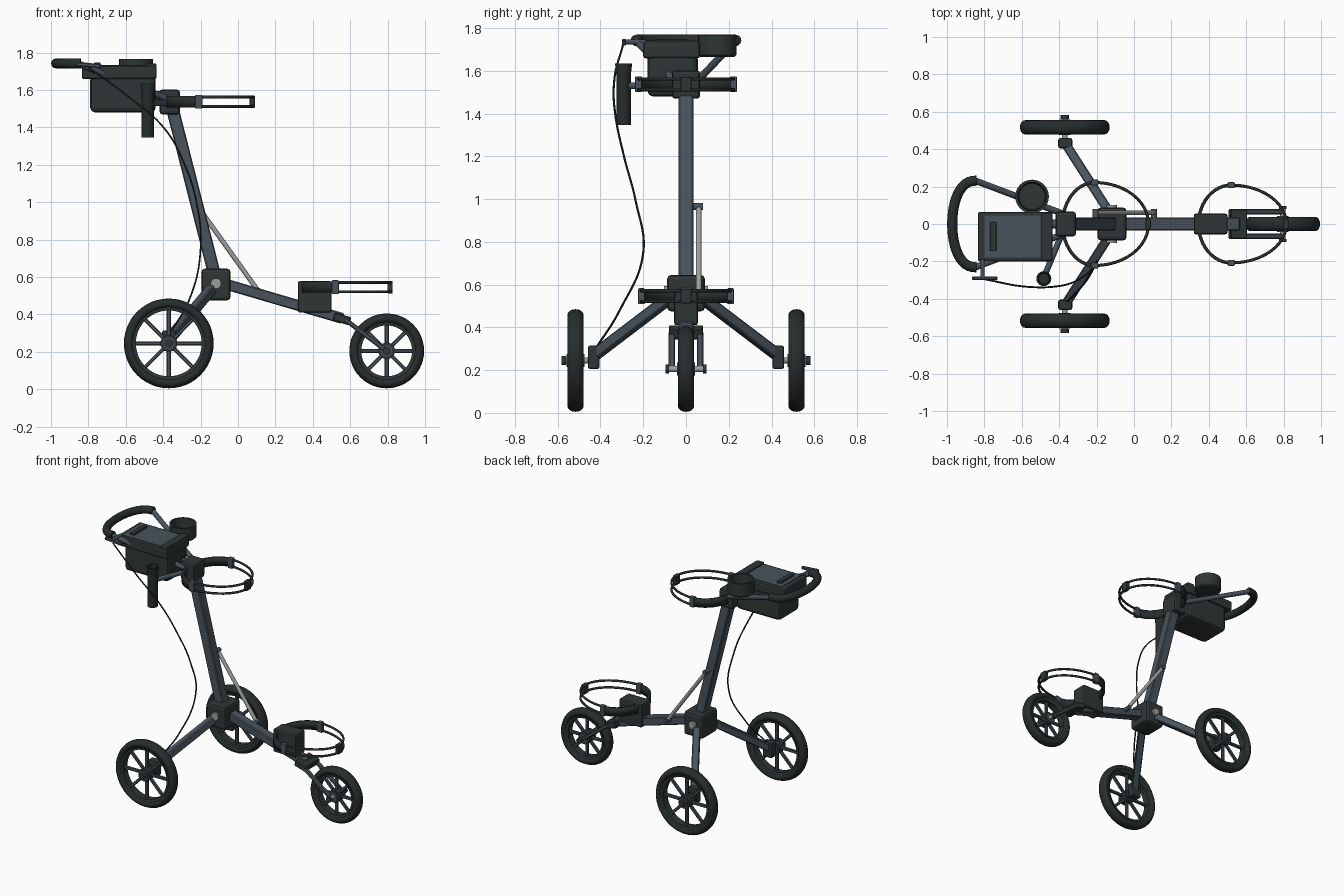
import bpy, bmesh, math
from mathutils import Vector, Matrix

old = bpy.data.objects.get("Cube")
if old:
    bpy.data.objects.remove(old, do_unlink=True)


def material(name, rgb):
    m = bpy.data.materials.new(name)
    m.use_nodes = True
    m.diffuse_color = (*rgb, 1)
    m.node_tree.nodes["Principled BSDF"].inputs["Base Color"].default_value = (*rgb, 1)
    return m


PLASTIC = material("dark plastic", (0.028, 0.037, 0.037))
RUBBER = material("black rubber", (0.020, 0.027, 0.026))
METAL = material("slate metal", (0.066, 0.088, 0.108))
SILVER = material("silver", (0.34, 0.35, 0.35))


def finish(name, bm, mat, smooth=False):
    me = bpy.data.meshes.new(name)
    bmesh.ops.recalc_face_normals(bm, faces=bm.faces)
    bm.to_mesh(me)
    bm.free()
    me.materials.append(mat)
    ob = bpy.data.objects.new(name, me)
    bpy.context.collection.objects.link(ob)
    if smooth:
        bpy.ops.object.select_all(action='DESELECT')
        ob.select_set(True)
        bpy.context.view_layer.objects.active = ob
        bpy.ops.object.shade_smooth_by_angle(angle=math.radians(40))
    return ob


def box(name, lo, hi, mat=PLASTIC, bevel=0.01):
    lo, hi = Vector(lo), Vector(hi)
    bm = bmesh.new()
    bmesh.ops.create_cube(bm, size=1)
    bmesh.ops.scale(bm, vec=hi - lo, verts=bm.verts)
    bmesh.ops.translate(bm, vec=(lo + hi) / 2, verts=bm.verts)
    if bevel:
        bmesh.ops.bevel(bm, geom=bm.edges[:], offset=bevel, segments=2, profile=0.5, affect='EDGES')
    return finish(name, bm, mat)


def along(a, b):
    a, b = Vector(a), Vector(b)
    return Matrix.Translation((a + b) / 2) @ (b - a).to_track_quat('Z', 'Y').to_matrix().to_4x4()


def beam(name, a, b, width, height, mat=METAL, bevel=0.006):
    """Rectangular bar between two points."""
    bm = bmesh.new()
    bmesh.ops.create_cube(bm, size=1)
    bmesh.ops.scale(bm, vec=(width, height, (Vector(b) - Vector(a)).length), verts=bm.verts)
    bmesh.ops.bevel(bm, geom=bm.edges[:], offset=bevel, segments=1, affect='EDGES')
    bm.transform(along(a, b))
    return finish(name, bm, mat)


def rod(name, a, b, r, mat=METAL, r2=None, sides=20):
    """Round bar between two points."""
    bm = bmesh.new()
    bmesh.ops.create_cone(bm, cap_ends=True, segments=sides, radius1=r,
                          radius2=r if r2 is None else r2, depth=(Vector(b) - Vector(a)).length)
    bm.transform(along(a, b))
    return finish(name, bm, mat, True)


def lathe(name, profile, centre, axis, mat, steps=48, closed=True):
    """Spin (radius, height) pairs about an axis."""
    bm = bmesh.new()
    vs = [bm.verts.new((r, 0, h)) for r, h in profile]
    es = [bm.edges.new(p) for p in zip(vs, vs[1:] + vs[:1]) if closed or p[1] is not vs[0]]
    bmesh.ops.spin(bm, geom=vs + es, cent=(0, 0, 0), axis=(0, 0, 1), angle=2 * math.pi,
                   steps=steps, use_merge=True)
    bmesh.ops.remove_doubles(bm, verts=bm.verts, dist=1e-5)
    rot = Vector(axis).to_track_quat('Z', 'Y').to_matrix().to_4x4()
    bm.transform(Matrix.Translation(centre) @ rot)
    return finish(name, bm, mat, True)


def cord(name, pts, r, mat, spline='POLY', res=3):
    """Round tube swept through points."""
    cu = bpy.data.curves.new(name, 'CURVE')
    cu.dimensions = '3D'
    cu.bevel_depth, cu.bevel_resolution, cu.use_fill_caps = r, res, True
    s = cu.splines.new(spline)
    if spline == 'BEZIER':
        s.bezier_points.add(len(pts) - 1)
        for p, co in zip(s.bezier_points, pts):
            p.co = co
            p.handle_left_type = p.handle_right_type = 'AUTO'
    else:
        s.points.add(len(pts) - 1)
        for p, co in zip(s.points, pts):
            p.co = (*co, 1)
    tmp = bpy.data.objects.new(name + " path", cu)
    bpy.context.collection.objects.link(tmp)
    dg = bpy.context.evaluated_depsgraph_get()
    me = bpy.data.meshes.new_from_object(tmp.evaluated_get(dg))
    bm = bmesh.new()
    bm.from_mesh(me)
    bpy.data.objects.remove(tmp, do_unlink=True)
    bpy.data.meshes.remove(me)
    return finish(name, bm, mat, True)


def wheel(name, x, y, z, r):
    c = Vector((x, y, z))
    Y = Vector((0, 1, 0))
    tyre = [(r - 0.027 + 0.027 * math.cos(t), 0.038 * math.sin(t))
            for t in (i * math.pi / 8 for i in range(16))]
    lathe(name + "_tyre", tyre, c, Y, RUBBER)
    lathe(name + "_rim", [(r - 0.064, -.026), (r - 0.046, -.03), (r - 0.046, .03), (r - 0.064, .026)],
          c, Y, PLASTIC)
    for i in range(8):
        d = Vector((math.cos(i * math.pi / 4), 0, math.sin(i * math.pi / 4)))
        beam(f"{name}_spoke_{i}", c + d * 0.03, c + d * (r - 0.055), 0.022, 0.02, METAL, 0.004)
    rod(name + "_hub", c - Y * 0.036, c + Y * 0.036, 0.045, PLASTIC)
    rod(name + "_hub_ring", c - Y * 0.042, c + Y * 0.042, 0.03, METAL)


# Wheels, rear legs and axles
for side, s in (("left", 1), ("right", -1)):
    wheel(side + "_wheel", -0.37, 0.517 * s, 0.245, 0.24)
    rod(side + "_axle", (-0.37, 0.42 * s, 0.245), (-0.37, 0.575 * s, 0.245), 0.015, SILVER)
    rod(side + "_axle_cap", (-0.37, 0.562 * s, 0.245), (-0.37, 0.582 * s, 0.245), 0.022, PLASTIC)
    beam(side + "_leg", (-0.13, 0.06 * s, 0.55), (-0.37, 0.435 * s, 0.265), 0.05, 0.05)
    box(side + "_leg_end", (-0.405, s * 0.432 - 0.027, 0.205), (-0.33, s * 0.432 + 0.027, 0.315))
    rod(side + "_pivot", (-0.118, 0.07 * s, 0.565), (-0.118, 0.102 * s, 0.565), 0.028, SILVER)
wheel("front_wheel", 0.795, 0, 0.205, 0.2)
rod("front_axle", (0.795, -0.092, 0.205), (0.795, 0.092, 0.205), 0.014, SILVER)

# Frame
box("hub_block", (-0.195, -0.088, 0.475), (-0.04, 0.088, 0.645), PLASTIC, 0.018)
beam("main_post", (-0.112, 0, 0.56), (-0.358, 0, 1.53), 0.07, 0.068)
beam("front_beam", (-0.1, 0, 0.572), (0.56, 0, 0.378), 0.07, 0.058)
beam("fork_crown", (0.51, 0, 0.39), (0.60, 0, 0.363), 0.16, 0.045, PLASTIC)
for side, s in (("left", 1), ("right", -1)):
    beam(side + "_fork", (0.57, 0.066 * s, 0.375), (0.80, 0.066 * s, 0.2), 0.03, 0.025)
    rod(side + "_fork_cap", (0.795, 0.08 * s, 0.205), (0.795, 0.096 * s, 0.205), 0.021, PLASTIC)

# Folding strut
rod("strut", (-0.21, 0.06, 0.97), (0.107, 0.06, 0.527), 0.013, SILVER)
rod("strut_top_pin", (-0.205, 0.02, 0.965), (-0.205, 0.08, 0.965), 0.016, METAL)
rod("strut_bottom_pin", (0.107, 0.02, 0.527), (0.107, 0.08, 0.527), 0.016, METAL)


def bag_ring(name, cx, back, front, ry, z):
    """Rubber cradle behind, pair of wire loops ahead, joined by clips."""
    def arc(rx, a0, n=24):
        return [(cx + rx * math.cos(a0 + math.pi * i / n), ry * math.sin(a0 + math.pi * i / n))
                for i in range(n + 1)]
    bm = bmesh.new()
    cols = [[bm.verts.new((x, y, z + h)) for h in (-0.03, 0.03)]
            for x, y in arc(back, math.pi / 2)]
    for a, b in zip(cols, cols[1:]):
        bm.faces.new((a[0], b[0], b[1], a[1]))
    band = finish(name + "_cradle", bm, RUBBER, True)
    mod = band.modifiers.new("thickness", 'SOLIDIFY')
    mod.thickness, mod.offset = 0.018, 0
    for tag, h in (("lower", -0.025), ("upper", 0.025)):
        cord(f"{name}_{tag}_wire", [(x, y, z + h) for x, y in arc(front, -math.pi / 2)], 0.008, RUBBER)
    for tag, s in (("left", 1), ("right", -1)):
        box(f"{name}_{tag}_clip", (cx - 0.019, s * ry - 0.016, z - 0.037),
            (cx + 0.019, s * ry + 0.016, z + 0.037), METAL, 0.005)
    box(name + "_front_clip", (cx + front - 0.016, -0.026, z - 0.034),
        (cx + front + 0.012, 0.026, z + 0.034), PLASTIC, 0.005)


# Lower and upper bag holders
bag_ring("lower_holder", 0.52, 0.175, 0.295, 0.208, 0.546)
bag_ring("upper_holder", -0.21, 0.172, 0.288, 0.222, 1.537)
box("lower_bracket", (0.32, -0.055, 0.41), (0.50, 0.055, 0.578))
box("upper_bracket", (-0.42, -0.066, 1.47), (-0.31, 0.066, 1.602), PLASTIC, 0.015)
rod("bracket_bolt", (-0.45, 0, 1.57), (-0.41, 0, 1.57), 0.025, METAL)

# Handle with its side rods
grip = [(-0.84 - 0.132 * math.sin(t) ** 0.8, 0.232 * math.cos(t), 1.742)
        for t in (math.pi * i / 24 for i in range(25))]
grip = [(x, y, z) for x, y, z in grip]
cord("handle_grip", grip, 0.027, RUBBER, res=4)
for side, s in (("left", 1), ("right", -1)):
    rod(side + "_handle_rod", (-0.85, 0.232 * s, 1.74), (-0.38, 0.055 * s, 1.555), 0.017, METAL)

# Storage bag and lid
box("storage_body", (-0.79, -0.18, 1.48), (-0.44, 0.055, 1.68), PLASTIC, 0.025)
box("storage_lid", (-0.835, -0.2, 1.658), (-0.435, 0.065, 1.73), PLASTIC, 0.012)
box("lid_panel", (-0.80, -0.178, 1.725), (-0.50, 0.045, 1.734), METAL, 0)
box("lid_latch", (-0.77, -0.145, 1.728), (-0.735, 0.01, 1.748), PLASTIC, 0.006)
box("lid_hinge", (-0.495, -0.195, 1.72), (-0.437, 0.06, 1.742), PLASTIC, 0.006)

# Cup holder
lathe("cup_holder", [(0, 1.665), (0.08, 1.665), (0.09, 1.675), (0.09, 1.765),
                     (0.076, 1.765), (0.07, 1.685), (0, 1.685)],
      (-0.545, 0.147, 0), (0, 0, 1), PLASTIC, 32, False)

# Upright tube holder on an arm
rod("tube_arm", (-0.48, -0.28, 1.53), (-0.38, -0.04, 1.53), 0.016, METAL)
lathe("tube_holder", [(0, 1.347), (0.034, 1.347), (0.034, 1.58), (0.04, 1.635),
                      (0.032, 1.635), (0.028, 1.56), (0, 1.56)],
      (-0.482, -0.292, 0), (0, 0, 1), RUBBER, 24, False)

# Brake lever and cable
rod("lever_mount", (-0.81, -0.19, 1.735), (-0.81, -0.29, 1.735), 0.012, METAL)
beam("brake_lever", (-0.865, -0.29, 1.738), (-0.73, -0.29, 1.728), 0.02, 0.022, METAL, 0.005)
cord("brake_cable", [(-0.80, -0.295, 1.72), (-0.58, -0.335, 1.56), (-0.39, -0.33, 1.39),
                     (-0.285, -0.29, 1.2), (-0.22, -0.235, 0.99), (-0.20, -0.2, 0.75),
                     (-0.26, -0.31, 0.48), (-0.37, -0.43, 0.29)], 0.005, RUBBER, 'BEZIER', 1)
